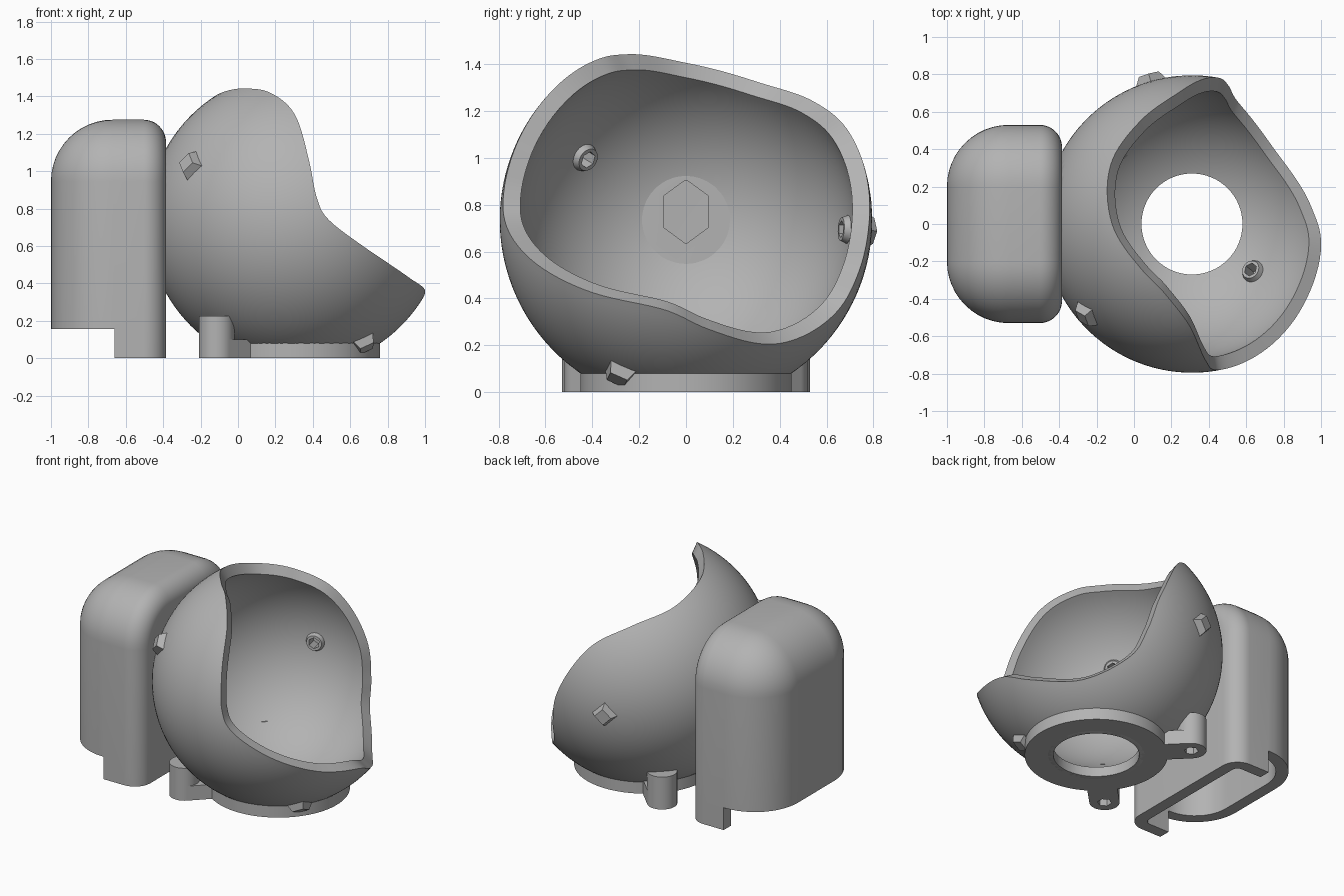
import bpy, bmesh, math
from mathutils import Vector, Matrix

if "Cube" in bpy.data.objects:
    bpy.data.objects.remove(bpy.data.objects["Cube"])

grey = bpy.data.materials.new("plain grey")
grey.use_nodes = True
grey.diffuse_color = (0.45, 0.45, 0.45, 1)
grey.node_tree.nodes["Principled BSDF"].inputs["Base Color"].default_value = grey.diffuse_color

CENTRE = Vector((0.31, 0, 0.735))
OUTER, INNER = 0.795, 0.72
FACE_X = -0.385


def finish(name, bm):
    bmesh.ops.remove_doubles(bm, verts=bm.verts, dist=1e-5)
    bmesh.ops.recalc_face_normals(bm, faces=bm.faces)
    mesh = bpy.data.meshes.new(name)
    bm.to_mesh(mesh)
    bm.free()
    mesh.materials.append(grey)
    obj = bpy.data.objects.new(name, mesh)
    bpy.context.collection.objects.link(obj)
    return obj


def loft(name, rings, wrap=False):
    """Skin closed rings of points; wrap joins last to first, otherwise cap."""
    bm = bmesh.new()
    rows = [[bm.verts.new(p) for p in ring] for ring in rings]
    n = len(rows[0])
    if wrap:
        for a, b in zip(rows, rows[1:] + rows[:1]):
            for i in range(n - 1):
                bm.faces.new((a[i], a[i + 1], b[i + 1], b[i]))
    else:
        for a, b in zip(rows, rows[1:]):
            for i in range(n):
                j = (i + 1) % n
                bm.faces.new((a[i], a[j], b[j], b[i]))
        bm.faces.new(rows[0])
        bm.faces.new(rows[-1])
    return finish(name, bm)


def prism(name, sides, r1, r2, start, end, squeeze=1.0):
    """Tapered prism between two points."""
    start, end = Vector(start), Vector(end)
    axis = end - start
    turn = axis.to_track_quat('Z', 'Y').to_matrix().to_4x4()
    place = Matrix.Translation((start + end) / 2) @ turn @ Matrix.Diagonal((squeeze, 1, 1, 1))
    bm = bmesh.new()
    bmesh.ops.create_cone(bm, cap_ends=True, segments=sides, radius1=r1, radius2=r2,
                          depth=axis.length, matrix=place)
    return finish(name, bm)


def block(name, low, high, spin=Matrix()):
    low, high = Vector(low), Vector(high)
    bm = bmesh.new()
    bmesh.ops.create_cube(bm, size=1, matrix=spin @ Matrix.Translation((low + high) / 2)
                          @ Matrix.Diagonal((*(high - low), 1)))
    return finish(name, bm)


def cut(obj, cutter, keep=False):
    mod = obj.modifiers.new("cut", 'BOOLEAN')
    mod.operation, mod.solver, mod.object = 'DIFFERENCE', 'EXACT', cutter
    bpy.context.view_layer.objects.active = obj
    bpy.ops.object.modifier_apply(modifier=mod.name)
    if not keep:
        bpy.data.objects.remove(cutter)


# Bowl: spherical shell with a wavy rim
rim = [(.04, -.24, 1.44), (-.12, 0, 1.41), (-.13, .315, 1.327), (.03, .56, 1.245),
       (.245, .7, 1.09), (.44, .785, .76), (.505, .74, .52), (.565, .645, .34),
       (.75, .395, .21), (.94, .1, .27), (.995, -.11, .36), (.9, -.43, .44),
       (.68, -.68, .59), (.485, -.775, .74), (.42, -.78, .865), (.38, -.72, 1.05),
       (.3, -.54, 1.3), (.165, -.37, 1.42)]
points = [(Vector(p) - CENTRE).normalized() for p in rim]
pole = Vector((-1, 0, -1)).normalized()
columns = []
for i in range(len(points)):
    a, b, c, d = (points[(i + k) % len(points)] for k in (-1, 0, 1, 2))
    for s in range(8):
        t = s / 8
        way = (2 * b + (c - a) * t + (2 * a - 5 * b + 4 * c - d) * t ** 2
               + (3 * b - a - 3 * c + d) * t ** 3).normalized()
        angle = way.angle(pole)
        side = (way - pole * way.dot(pole)).normalized()
        arc = [pole * math.cos(angle * k / 40) + side * math.sin(angle * k / 40) for k in range(41)]
        columns.append([CENTRE + v * INNER for v in arc] + [CENTRE + v * OUTER for v in reversed(arc)])
bowl = loft("bowl", columns, wrap=True)
cut(bowl, block("floor_cutter", (-1, -1, -1), (2, 1, 0)))
cut(bowl, block("back_cutter", (-1, -1, -1), (FACE_X - .005, 1, 2)))
cut(bowl, prism("hole_cutter", 64, .27, .27, (.31, 0, -.2), (.31, 0, .3)))

# Base ring under the bowl
profile = [(.27, 0), (.45, 0), (.45, .08), (.27, .066), (.27, 0)]
turns = [2 * math.pi * k / 96 for k in range(96)]
ring = loft("base_ring", [[(.31 + r * math.cos(t), r * math.sin(t), z) for r, z in profile]
                          for t in turns], wrap=True)
smooth = [bowl, ring]

# Two lugs with webs and hexagonal sockets
for name, degrees in (("left", 135), ("right", 225)):
    spin = Matrix.Translation((.31, 0, 0)) @ Matrix.Rotation(math.radians(degrees), 4, 'Z')
    foot = spin @ Vector((.6, 0, 0))
    lug = prism(name + "_lug", 32, .095, .095, foot, foot + Vector((0, 0, .225)))
    web = block(name + "_lug_web", (.43, -.095, 0), (.6, .095, .1), spin)
    socket = prism("socket_cutter", 6, .045, .045, foot - Vector((0, 0, .1)), foot + Vector((0, 0, .12)))
    cut(web, socket, keep=True)
    cut(lug, socket)
    smooth += [lug, web]

# Three fasteners: pointed nub outside, round boss with hexagonal socket inside
for name, spot in (("front", (-.25, -.48, 1.03)), ("back", (.09, .763, .69)), ("floor", (.67, -.28, .085))):
    way = (Vector(spot) - CENTRE).normalized()
    at = lambda r: CENTRE + way * r
    nub = prism(name + "_nub", 4, .095, .055, at(.77), at(.835))
    boss = prism(name + "_boss", 32, .07, .05, at(.74), at(.69))
    socket = prism("socket_cutter", 6, .037, .037, at(.64), at(.78))
    for part in (nub, boss, bowl):
        cut(part, socket, keep=True)
    bpy.data.objects.remove(socket)
    smooth.append(boss)


# Housing: rounded hollow box behind the bowl
def rounded_body(name, x0, x1, half, top, bottom, radius, front):
    quarter = [math.pi / 2 * k / 12 for k in range(13)]
    stations = [(x0 + radius * (1 - math.cos(t)), radius * (1 - math.sin(t))) for t in quarter]
    stations += [(x1 - front * (1 - math.cos(t)), front * (1 - math.sin(t))) for t in reversed(quarter)]
    rings = []
    for x, inset in stations:
        r = max(radius - inset, .004)
        y, z = half - inset - r, top - inset - r
        right = [(x, y + r * math.cos(t), z + r * math.sin(t)) for t in quarter]
        left = [(x, -b, c) for _, b, c in reversed(right)]
        rings.append([(x, half - inset, bottom)] + right + left + [(x, inset - half, bottom)])
    return loft(name, rings)


housing = rounded_body("housing", -1, FACE_X, .53, 1.275, 0, .33, .12)
cut(housing, rounded_body("cavity_cutter", -.92, FACE_X - .08, .45, 1.195, -.1, .25, .04))
cut(housing, block("step_cutter", (-1.1, -1, -.2), (-.66, 1, .155)))
cut(housing, prism("window_cutter", 6, .137, .137, (-.6, 0, .77), (-.2, 0, .77), .79))
smooth.append(housing)

# Smooth shading with crisp edges
bpy.ops.object.select_all(action='DESELECT')
for obj in smooth:
    obj.select_set(True)
bpy.context.view_layer.objects.active = bowl
bpy.ops.object.shade_smooth_by_angle(angle=math.radians(30))
